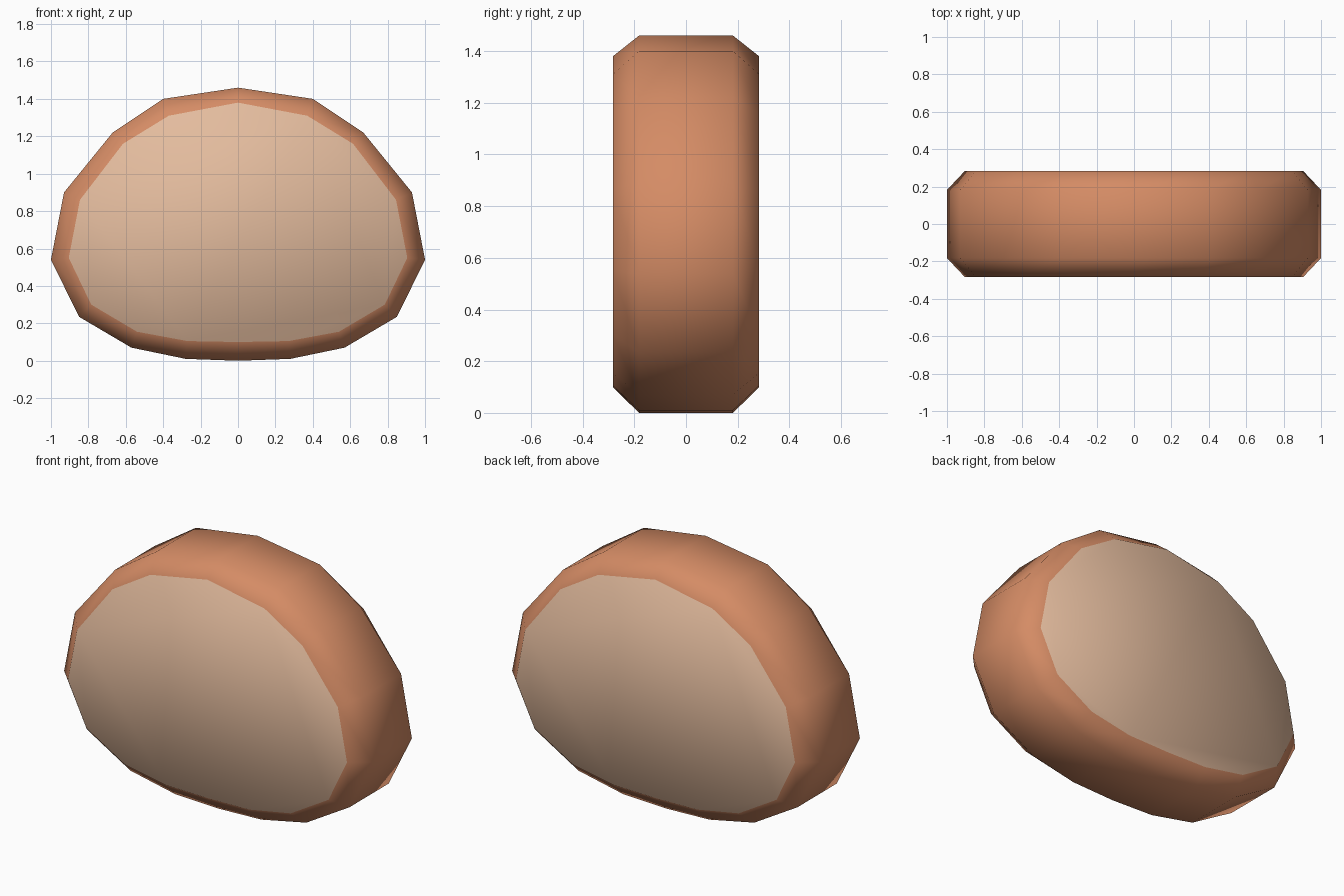
import bpy, bmesh

if "Cube" in bpy.data.objects:
    bpy.data.objects.remove(bpy.data.objects["Cube"])

# half outlines (x, z) from top centre round to bottom centre
OUTER = [(0, 1.46), (0.40, 1.40), (0.67, 1.22), (0.93, 0.90), (1.0, 0.54),
         (0.85, 0.235), (0.57, 0.07), (0.28, 0.01), (0, 0.0)]
INNER = [(0, 1.38), (0.37, 1.31), (0.615, 1.16), (0.845, 0.86), (0.905, 0.55),
         (0.785, 0.30), (0.54, 0.155), (0.27, 0.105), (0, 0.10)]


def material(name, rgb):
    m = bpy.data.materials.new(name)
    m.diffuse_color = (*rgb, 1)
    m.use_nodes = True
    m.node_tree.nodes["Principled BSDF"].inputs["Base Color"].default_value = m.diffuse_color
    return m


def mirrored(half):
    return half + [(-x, z) for x, z in half[-2:0:-1]]


# rings from front to back: crumb edge, crust edge, crust edge, crumb edge
bm = bmesh.new()
rings = [[bm.verts.new((x, y, z)) for x, z in mirrored(half)]
         for half, y in ((INNER, -0.283), (OUTER, -0.182), (OUTER, 0.182), (INNER, 0.283))]

# crust around the rim
for a, b in zip(rings, rings[1:]):
    n = len(a)
    for i in range(n):
        j = (i + 1) % n
        bm.faces.new((a[i], a[j], b[j], b[i]))

# crumb on both cut sides
for ring in (rings[0], rings[-1]):
    bm.faces.new(ring).material_index = 1

bmesh.ops.recalc_face_normals(bm, faces=bm.faces)
for f in bm.faces:
    f.smooth = True

mesh = bpy.data.meshes.new("bread_slice")
bm.to_mesh(mesh)
bm.free()
mesh.materials.append(material("crust brown", (0.66, 0.26, 0.13)))
mesh.materials.append(material("crumb beige", (0.77, 0.50, 0.34)))
bpy.context.collection.objects.link(bpy.data.objects.new("bread_slice", mesh))
